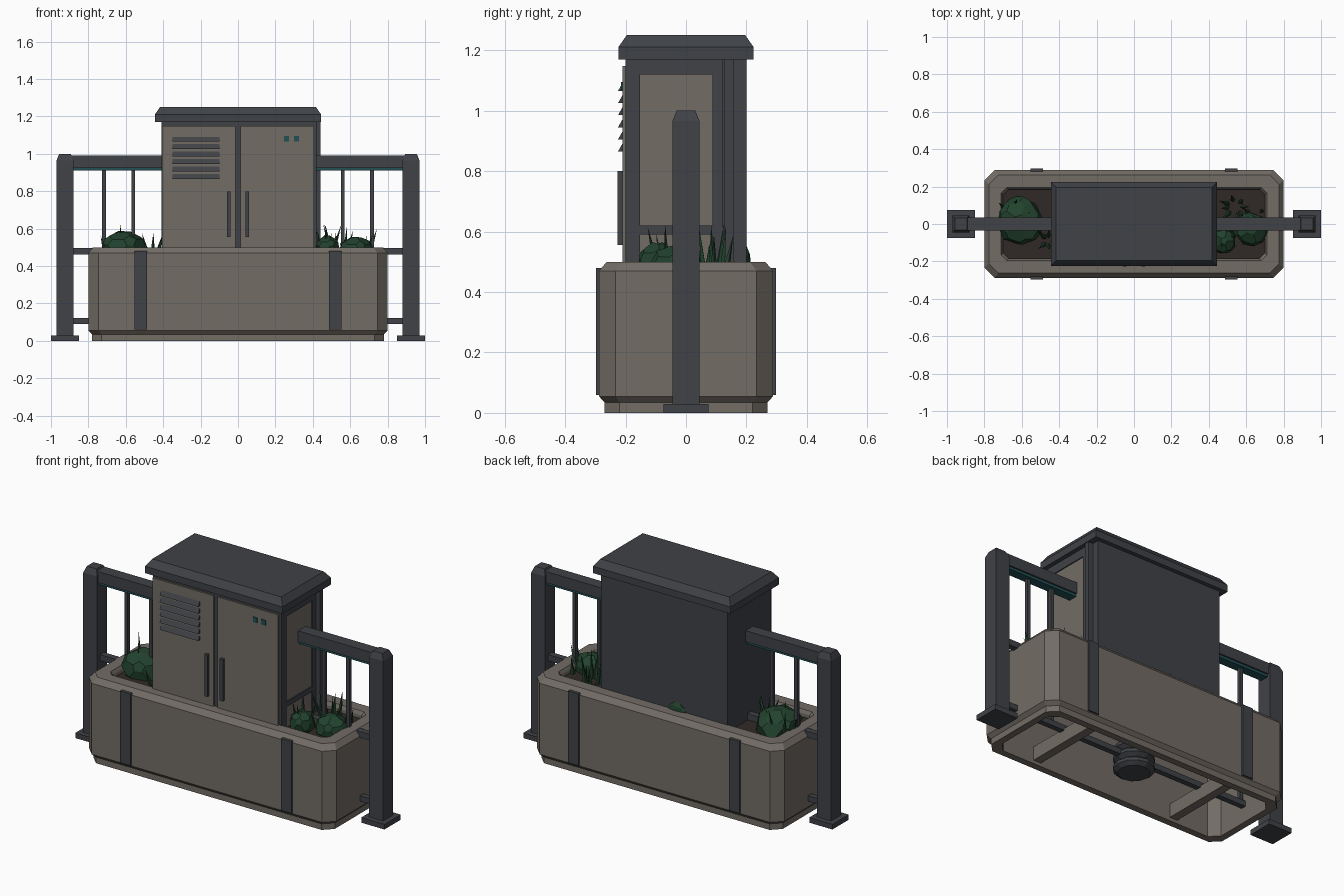
import bpy, bmesh, math, random
from mathutils import Vector, Matrix

if "Cube" in bpy.data.objects:
    bpy.data.objects.remove(bpy.data.objects["Cube"])

random.seed(4)


def material(name, rgb):
    m = bpy.data.materials.new(name)
    m.diffuse_color = (*rgb, 1)
    m.use_nodes = True
    m.node_tree.nodes["Principled BSDF"].inputs["Base Color"].default_value = m.diffuse_color
    return m


CONCRETE = material("warm_concrete", (0.17, 0.15, 0.13))
METAL = material("dark_metal", (0.05, 0.054, 0.062))
TEAL = material("teal", (0.015, 0.08, 0.09))
GREEN = material("leaf_green", (0.016, 0.055, 0.027))
SOIL = material("soil", (0.03, 0.022, 0.02))


def finish(name, bm, mat):
    bmesh.ops.recalc_face_normals(bm, faces=bm.faces)
    me = bpy.data.meshes.new(name)
    bm.to_mesh(me)
    bm.free()
    me.materials.append(mat)
    ob = bpy.data.objects.new(name, me)
    bpy.context.collection.objects.link(ob)
    return ob


def box(name, x, y, z, mat):
    """Box from (min, max) ranges."""
    bm = bmesh.new()
    size = [r[1] - r[0] for r in (x, y, z)]
    mid = [(r[0] + r[1]) / 2 for r in (x, y, z)]
    bmesh.ops.create_cube(bm, size=1, matrix=Matrix.Translation(mid) @ Matrix.Diagonal((*size, 1)))
    return finish(name, bm, mat)


def octagon(hx, hy, c, z):
    """Rectangle with cut corners."""
    q = [(hx, hy - c), (hx - c, hy)]
    pts = q + [(-x, y) for x, y in reversed(q)]
    pts += [(-x, -y) for x, y in pts]
    return [(x, y, z) for x, y in pts]


def rect(hx, hy, z, cx=0):
    return [(cx + hx, hy, z), (cx - hx, hy, z), (cx - hx, -hy, z), (cx + hx, -hy, z)]


def loft(name, rings, mat, closed=False):
    """Skin a stack of rings; closed joins last to first, otherwise ends are capped."""
    bm = bmesh.new()
    loops = [[bm.verts.new(p) for p in r] for r in rings]
    n = len(loops[0])
    pairs = list(zip(loops, loops[1:])) + ([(loops[-1], loops[0])] if closed else [])
    for a, b in pairs:
        for i in range(n):
            bm.faces.new((a[i], a[(i + 1) % n], b[(i + 1) % n], b[i]))
    if not closed:
        bm.faces.new(loops[0])
        bm.faces.new(loops[-1])
    return finish(name, bm, mat)


# Hollow planter trough, open underneath
loft("planter", [octagon(*r) for r in (
    (0.74, 0.23, 0.05, 0), (0.78, 0.27, 0.05, 0), (0.78, 0.27, 0.05, 0.035),
    (0.80, 0.288, 0.055, 0.055), (0.80, 0.288, 0.055, 0.47), (0.775, 0.262, 0.05, 0.5),
    (0.71, 0.195, 0.03, 0.5), (0.70, 0.185, 0.03, 0.48), (0.70, 0.185, 0.03, 0.40),
    (0.74, 0.23, 0.05, 0.38))], CONCRETE, closed=True)
loft("soil", [octagon(0.705, 0.19, 0.03, 0.40), octagon(0.705, 0.19, 0.03, 0.46)], SOIL)

# Straps on both long sides, cross braces underneath
for sx in (-1, 1):
    for sy in (-1, 1):
        box("planter_strap", (sx * 0.52 - 0.034, sx * 0.52 + 0.034),
            sorted((sy * 0.28, sy * 0.298)), (0.06, 0.48), METAL)
    box("cross_brace", (sx * 0.46 - 0.025, sx * 0.46 + 0.025), (-0.24, 0.24), (0.02, 0.10), CONCRETE)

# Ribbed drain pipe under the planter
pipe = []
for i, r in enumerate((0.085, 0.11, 0.11, 0.085, 0.11, 0.11, 0.085, 0.11, 0.11, 0.085)):
    pipe.append([(r * math.cos(a * math.pi / 6), r * math.sin(a * math.pi / 6), 0.02 + i * 0.018)
                 for a in range(12)])
loft("drain_pipe", pipe, METAL)

# Cabinet body and roof
box("cabinet_body", (-0.41, 0.41), (-0.2, 0.2), (0.44, 1.18), METAL)
loft("cabinet_roof", [rect(0.445, 0.224, 1.17), rect(0.445, 0.224, 1.21), rect(0.417, 0.196, 1.25)], METAL)

# Doors, handles
for s in (-1, 1):
    box("cabinet_door", sorted((s * 0.013, s * 0.405)), (-0.21, -0.195), (0.46, 1.148), CONCRETE)
    box("door_handle", (s * 0.05 - 0.01, s * 0.05 + 0.01), (-0.226, -0.205), (0.555, 0.80), METAL)

# Louvre slats, wedge shaped
for i in range(6):
    z = 0.865 + i * 0.04
    loft("vent_slat", [[(x, -0.208, z), (x, -0.225, z), (x, -0.208, z + 0.03)] for x in (-0.35, -0.10)], METAL)

# Indicator lights
for x in (0.26, 0.313):
    box("indicator", (x - 0.014, x + 0.014), (-0.215, -0.2), (1.065, 1.095), TEAL)

# Side panel with frame, and vertical conduits on the right side
box("side_panel", (0.40, 0.414), (-0.152, 0.088), (0.47, 1.12), CONCRETE)
box("side_panel_bar", (0.40, 0.42), (-0.152, 0.088), (0.59, 0.62), METAL)
for y in ((-0.2, -0.152), (0.088, 0.122)):
    box("side_frame_upright", (0.40, 0.42), y, (0.46, 1.17), METAL)
box("side_frame_top", (0.40, 0.42), (-0.152, 0.088), (1.12, 1.17), METAL)
box("side_conduit", (0.40, 0.44), (0.128, 0.158), (0.46, 1.17), METAL)

# Railing: posts, rails and balusters on each end
for s in (-1, 1):
    c = s * 0.925
    loft("post", [rect(0.045, 0.045, 0.0, c), rect(0.045, 0.045, 0.965, c), rect(0.031, 0.031, 1.0, c)], METAL)
    box("post_base", (c - 0.075, c + 0.075), (-0.075, 0.075), (0, 0.03), METAL)
    span = sorted((s * 0.405, s * 0.90))
    box("top_rail", span, (-0.035, 0.035), (0.925, 0.99), METAL)
    box("rail_light_strip", span, (-0.026, 0.026), (0.91, 0.928), TEAL)
    box("middle_rail", span, (-0.018, 0.018), (0.463, 0.498), METAL)
    for x in (0.56, 0.717):
        box("baluster", (s * x - 0.01, s * x + 0.01), (-0.01, 0.01), (0.10, 0.93), METAL)
box("lower_rail", (-0.9, 0.9), (-0.016, 0.016), (0.09, 0.122), METAL)


def bush(loc, size):
    bm = bmesh.new()
    bmesh.ops.create_icosphere(bm, subdivisions=1, radius=1)
    bmesh.ops.bevel(bm, geom=bm.verts[:], offset=0.3, segments=1, affect='VERTICES')
    for v in bm.verts:
        v.co *= random.uniform(0.92, 1.06)
        v.co = Vector(a * b for a, b in zip(v.co, size)) + Vector(loc)
    finish("bush", bm, GREEN)


def grass(x, y, count, height, spread):
    bm = bmesh.new()
    for i in range(count):
        h = height * random.uniform(0.6, 1)
        a = i * math.tau / count + random.uniform(-0.4, 0.4)
        m = (Matrix.Translation((x + spread * 0.5 * math.cos(a), y + spread * 0.5 * math.sin(a), 0.45))
             @ Matrix.Rotation(a, 4, 'Z') @ Matrix.Rotation(random.uniform(0.1, 0.4), 4, 'Y')
             @ Matrix.Translation((0, 0, h / 2)))
        bmesh.ops.create_cone(bm, cap_ends=True, segments=4, radius1=0.014, radius2=0, depth=h, matrix=m)
    finish("grass_tuft", bm, GREEN)


# Planting
bush((-0.61, 0.015, 0.49), (0.14, 0.15, 0.115))
bush((0.63, -0.03, 0.48), (0.11, 0.105, 0.085))
bush((0.48, -0.09, 0.49), (0.075, 0.08, 0.085))
bush((-0.08, 0.195, 0.49), (0.07, 0.022, 0.07))
grass(0.54, 0.09, 8, 0.20, 0.08)
grass(0.47, -0.06, 5, 0.20, 0.06)
grass(0.65, 0.03, 6, 0.16, 0.10)
grass(-0.46, -0.09, 5, 0.15, 0.05)
grass(-0.66, 0.05, 5, 0.19, 0.10)
